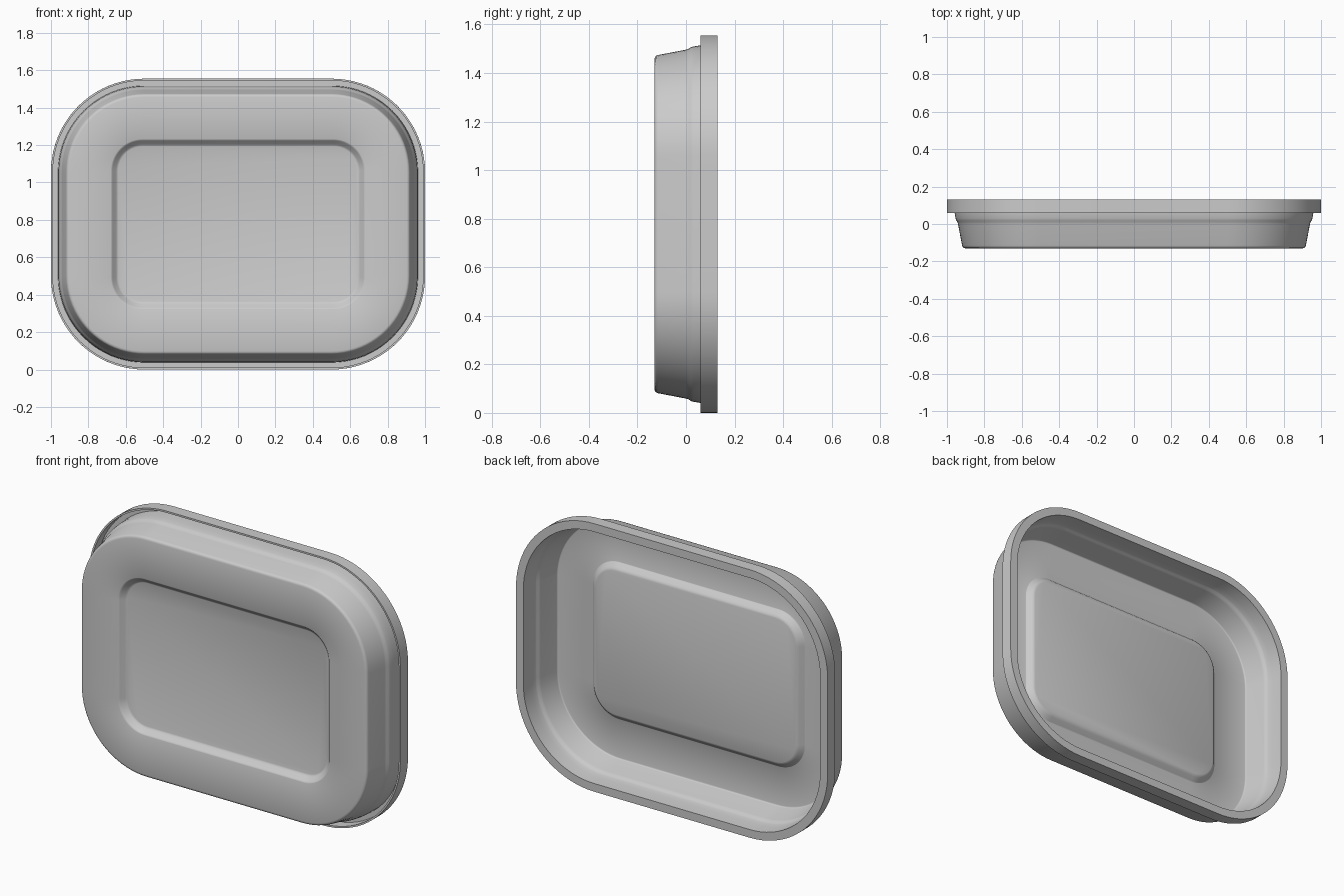
import bpy, bmesh, math

old = bpy.data.objects.get("Cube")
if old:
    bpy.data.objects.remove(old, do_unlink=True)

HX, HZ, RADIUS = 1.0, 0.7775, 0.5     # tray outline half sizes and corner radius
SHEET = 0.01                          # sheet thickness
STEPS = 20                            # segments per rounded corner


def rounded_loop(bm, hx, hz, r, y):
    """Rounded rectangle of vertices in the xz plane, counter-clockwise from the front."""
    verts = []
    for corner, (sx, sz) in enumerate([(1, 1), (-1, 1), (-1, -1), (1, -1)]):
        for i in range(STEPS + 1):
            a = (corner + i / STEPS) * math.pi / 2
            verts.append(bm.verts.new((sx * (hx - r) + r * math.cos(a), y,
                                       HZ + sz * (hz - r) + r * math.sin(a))))
    return verts


def bridge(bm, inner, outer):
    n = len(inner)
    for i in range(n):
        j = (i + 1) % n
        bm.faces.new((inner[i], outer[i], outer[j], inner[j]))


# Recessed centre panel: (inset from its outline, depth y)
panel = [(0.040, -0.097), (0.034, -0.099), (0.028, -0.104),
         (0.010, -0.123), (0.005, -0.128), (0.0, -0.13)]
# Floor edge, tapered wall, step, flange and skirt: (inset from the tray outline, y)
wall = [(0.098, -0.13), (0.090, -0.128), (0.084, -0.123), (0.081, -0.115),
        (0.059, 0.0), (0.056, 0.010), (0.049, 0.020), (0.046, 0.030),
        (0.041, 0.060), (0.038, 0.12), (SHEET, 0.12), (SHEET, 0.06)]

bm = bmesh.new()
loops = [rounded_loop(bm, 0.68 - d, 0.455 - d, 0.17 - d, y) for d, y in panel]
loops += [rounded_loop(bm, HX - d, HZ - d, RADIUS - d, y) for d, y in wall]
bm.faces.new(loops[0])
for a, b in zip(loops, loops[1:]):
    bridge(bm, a, b)
mesh = bpy.data.meshes.new("tray")
bm.to_mesh(mesh)
bm.free()

tray = bpy.data.objects.new("tray", mesh)
bpy.context.collection.objects.link(tray)

# Plain grey finish
grey = bpy.data.materials.new("light grey")
grey.use_nodes = True
colour = (0.6, 0.6, 0.6, 1)
grey.diffuse_color = colour
grey.node_tree.nodes["Principled BSDF"].inputs["Base Color"].default_value = colour
mesh.materials.append(grey)

# Give the sheet its thickness, then smooth the curved areas
solid = tray.modifiers.new("thickness", 'SOLIDIFY')
solid.thickness = SHEET
solid.offset = -1
solid.use_even_offset = True
bpy.ops.object.select_all(action='DESELECT')
tray.select_set(True)
bpy.context.view_layer.objects.active = tray
bpy.ops.object.modifier_apply(modifier=solid.name)
bpy.ops.object.shade_smooth_by_angle(angle=math.radians(40))
